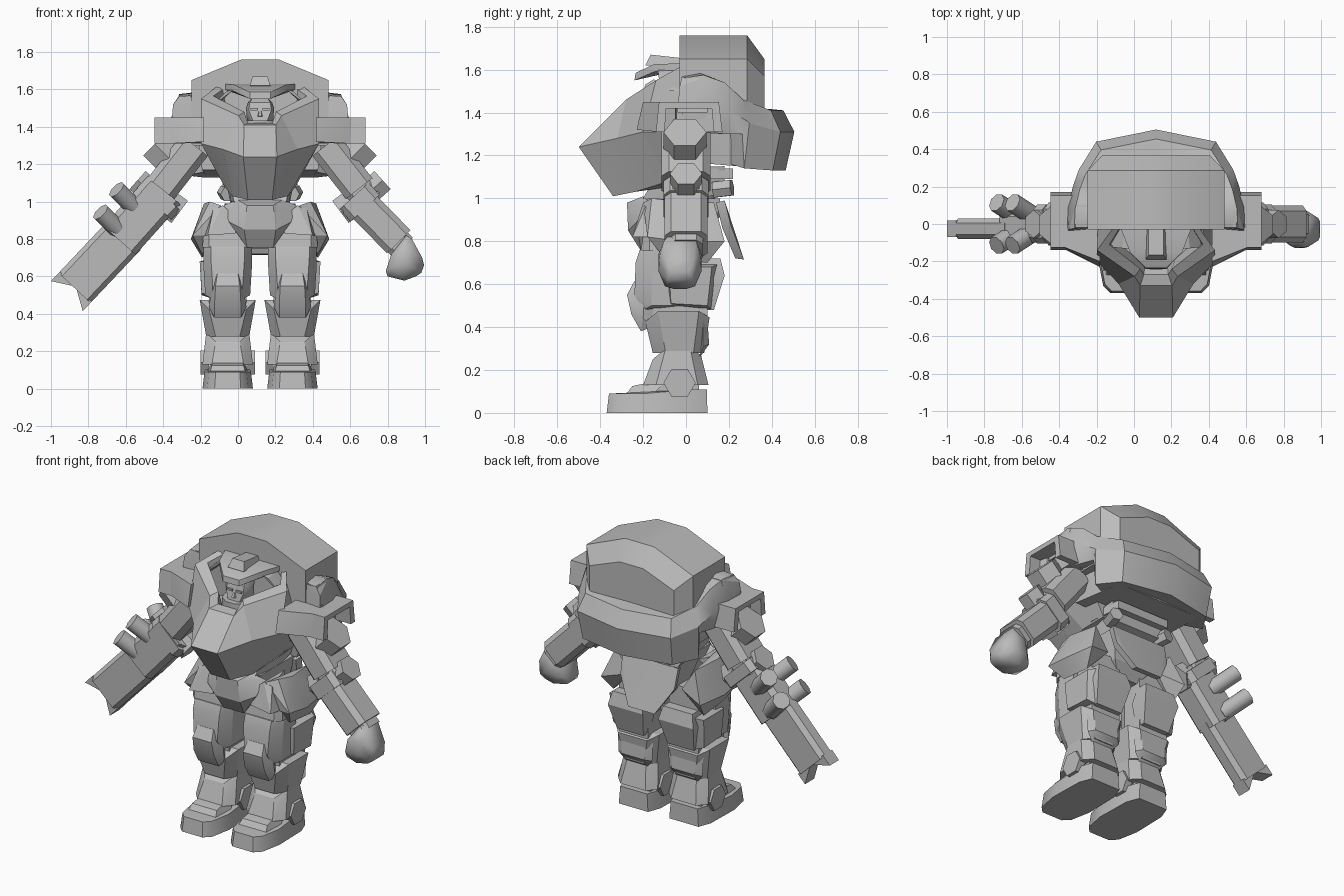
import bpy, bmesh, math
from mathutils import Vector

X0 = 0.118  # body centre line
grey = bpy.data.materials.new("plain_grey")
grey.diffuse_color = (0.5, 0.5, 0.5, 1)


def finish(name, bm, angle=25):
    bmesh.ops.recalc_face_normals(bm, faces=bm.faces)
    me = bpy.data.meshes.new(name)
    bm.to_mesh(me)
    bm.free()
    ob = bpy.data.objects.new(name, me)
    bpy.context.collection.objects.link(ob)
    me.materials.append(grey)
    bpy.ops.object.select_all(action='DESELECT')
    ob.select_set(True)
    bpy.context.view_layer.objects.active = ob
    bpy.ops.object.shade_smooth_by_angle(angle=math.radians(angle))
    return ob


def hull(name, pts, cx=X0, s=1, sym=False, angle=25):
    """Convex block; sym adds the mirrored points, s flips sideways."""
    pts = list(pts) + ([(-x, y, z) for x, y, z in pts] if sym else [])
    bm = bmesh.new()
    vs = [bm.verts.new((cx + s * x, y, z)) for x, y, z in pts]
    r = bmesh.ops.convex_hull(bm, input=vs)
    bmesh.ops.delete(bm, geom=list({v for v in r['geom_interior'] if isinstance(v, bmesh.types.BMVert)}), context='VERTS')
    bmesh.ops.dissolve_limit(bm, angle_limit=0.02, verts=bm.verts, edges=bm.edges)
    return finish(name, bm, angle)


def loft(name, rings, angle=25):
    bm = bmesh.new()
    rv = [[bm.verts.new((X0 + x, y, z)) for x, y, z in r] for r in rings]
    n = len(rv[0])
    for a, b in zip(rv, rv[1:]):
        for i in range(n):
            j = (i + 1) % n
            bm.faces.new((a[i], a[j], b[j], b[i]))
    bm.faces.new(rv[0])
    bm.faces.new(rv[-1])
    return finish(name, bm, angle)


def tube(name, p, q, r, n=6):
    p, q = Vector(p), Vector(q)
    rot = (q - p).to_track_quat('Z', 'Y')
    ring = [rot @ Vector((r * math.cos(2 * math.pi * i / n), r * math.sin(2 * math.pi * i / n), 0)) for i in range(n)]
    return hull(name, [tuple(c + v) for c in (p, q) for v in ring], cx=0, angle=15 if n < 8 else 50)


def bar(name, a, b, w, d, ch=0.03, w2=None, y=0.0, cx=0, s=1):
    """Chamfered bar between two (x, z) points, half width w, half depth d."""
    t = Vector((b[0] - a[0], 0, b[1] - a[1])).normalized()
    nrm = Vector((-t.z, 0, t.x))
    pts = []
    for c, ww in ((a, w), (b, w2 or w)):
        for i in (-1, 1):
            for k in (-1, 1):
                for e, f in ((ww - ch, d), (ww, d - ch)):
                    v = Vector((c[0], y, c[1])) + nrm * e * i
                    pts.append((v.x, v.y + f * k, v.z))
    return hull(name, pts, cx=cx, s=s)


def box(name, x, y, z, cx=X0, s=1):
    return hull(name, [(a, b, c) for a in x for b in y for c in z], cx, s)


def mirror(ring):
    return ring + [(-x, y, z) for x, y, z in reversed(ring)]


# backpack housing with arched roof and sloped rear
hull("backpack", [(.1, -.03, 1.76), (.1, .285, 1.76), (.366, -.03, 1.65), (.366, .285, 1.65),
                  (.366, -.03, 1.3), (.366, .285, 1.3), (.08, .365, 1.65), (.29, .365, 1.57),
                  (.29, .365, 1.38)], sym=True)

# wrap-around rear shell: side, corner and rear stations
half = [(.475, -.02, 1.56, 1.45, 1.31), (.47, .09, 1.575, 1.45, 1.31), (.445, .2, 1.54, 1.41, 1.3),
        (.415, .285, 1.47, 1.36, 1.3), (.41, .295, 1.46, 1.35, 1.14), (.32, .44, 1.41, 1.31, 1.13),
        (0, .505, 1.41, 1.31, 1.13)]
stations = half + [(-u, *r) for u, *r in reversed(half[:-1])]
loft("rear_shell", [[(u * .74, y * .7, t + .01), (u * .92, y * .9, t), (u, y, m),
                     (u * .96, y * .92, b), (u * .72, y * .7, b + .02)] for u, y, t, m, b in stations], angle=32)
hull("shell_underside", [(.31, 0, 1.17), (.29, .36, 1.14), (.34, 0, 1.4), (.28, .36, 1.4)], sym=True)

# chest with narrow beak and open cockpit
loft("chest", [mirror(r) for r in (
    [(.065, -.34, 1.01), (.15, -.24, 1.03), (.19, -.08, 1.08), (.19, .1, 1.08)],
    [(.09, -.5, 1.24), (.2, -.32, 1.28), (.315, -.2, 1.31), (.31, .1, 1.31)],
    [(.085, -.33, 1.41), (.115, -.28, 1.46), (.315, -.14, 1.55), (.2, .02, 1.64)],
    [(.065, -.27, 1.42), (.085, -.24, 1.48), (.25, -.11, 1.565), (.17, .02, 1.62)],
    [(.06, -.22, 1.36), (.1, -.19, 1.36), (.2, -.1, 1.36), (.16, .02, 1.36)])], angle=15)

# cockpit hood
hull("hood_plate", [(.055, -.24, 1.55), (.055, -.235, 1.585), (.14, -.15, 1.59), (.14, -.15, 1.625),
                    (.19, -.02, 1.6), (.19, -.02, 1.63)], sym=True)
hull("hood_ridge", [(.055, -.19, 1.62), (.04, -.165, 1.67), (.04, -.03, 1.655), (.055, -.03, 1.61)], sym=True)
for s in (-1, 1):
    hull("hood_strut", [(.14, -.13, 1.6), (.18, -.13, 1.59), (.25, -.1, 1.5), (.27, -.12, 1.5),
                        (.17, -.02, 1.6), (.25, -.02, 1.5)], s=s)

# pilot
hull("pilot_head", [(.045, -.2, 1.42), (.03, -.215, 1.41), (.07, -.15, 1.43), (.075, -.14, 1.5), (.06, -.2, 1.49),
                    (.055, -.19, 1.53), (.04, -.15, 1.555), (.065, -.1, 1.53), (.05, -.09, 1.42)], sym=True, angle=40)
hull("pilot_nose", [(.005, -.205, 1.49), (.014, -.205, 1.455), (.008, -.225, 1.457)], sym=True)
for s in (-1, 1):
    box("pilot_brow", (.012, .05), (-.209, -.18), (1.488, 1.5), s=s)
tube("pilot_collar", (X0, -.15, 1.37), (X0, -.15, 1.435), .1, 10)

# waist and pelvis
hull("waist", [(.17, -.12, 1.14), (.14, -.2, 1.0), (.19, .18, 1.15), (.15, .18, 1.03), (.15, -.1, .95)], sym=True)
hull("waist_band", [(.2, .0, 1.14), (.18, .22, 1.14), (.18, .22, 1.09), (.2, .0, 1.09)], sym=True)
hull("pelvis", [(.16, -.18, 1.0), (.16, .16, 1.0), (.13, -.14, .82), (.13, .13, .82), (.07, -.1, .75), (.07, .08, .75)], sym=True)
hull("front_buckle", [(.12, -.2, 1.01), (.195, -.17, .98), (.165, -.23, .89), (.07, -.275, .98), (.085, -.27, .85),
                      (.07, -.21, .755), (.15, -.12, .9), (.07, -.12, .77)], sym=True)
hull("rear_flap", [(.19, .18, .99), (.18, .14, .98), (.185, .21, .87), (.17, .17, .86), (.09, .27, .715), (.09, .23, .72)], sym=True)

for s in (-1, 1):
    # hip skirts: raised front plate and wide side pod
    hull("front_skirt", [(.2, -.2, .98), (.25, -.19, .96), (.14, -.2, .93), (.13, -.23, .83), (.28, -.25, .82),
                         (.3, -.15, .82), (.2, 0, .98), (.14, 0, .84)], s=s)
    hull("side_skirt", [(.21, -.2, .98), (.27, -.16, 1.0), (.3, -.06, .99), (.27, .13, .98), (.36, -.18, .82),
                        (.37, -.02, .8), (.34, .18, .8), (.31, -.1, .72), (.31, .1, .7), (.18, .13, .84),
                        (.22, -.18, .82)], s=s)
    tube("hip_bolt", (X0 + s * .17, .13, 1.04), (X0 + s * .19, .215, 1.05), .042)

    # hollow shoulder guard: front, rear, roof
    for y0, y1 in ((-.14, -.1), (.13, .17)):
        hull("shoulder_wall", [(x, y * (1 if z < 1.4 else .9), z) for x in (.4, .565) for y in (y0, y1) for z in (1.31, 1.45)], s=s)
    box("shoulder_roof", (.4, .565), (-.11, .14), (1.42, 1.45), s=s)
    box("shoulder_core", (.3, .46), (-.1, .13), (1.31, 1.43), s=s)
    hull("shoulder_fairing", [(.5, -.13, 1.31), (.5, -.12, 1.45), (.3, -.23, 1.32), (.3, -.2, 1.45), (.3, 0, 1.31),
                              (.3, 0, 1.45), (.48, -.05, 1.31), (.48, -.05, 1.45)], s=s)
    hull("shoulder_arch", [(.36, -.03, 1.4), (.36, -.02, 1.56), (.43, -.02, 1.565), (.465, -.03, 1.52), (.475, -.04, 1.4),
                           (.36, .1, 1.4), (.36, .1, 1.57), (.43, .1, 1.57), (.475, .1, 1.4)], s=s)
    tube("shoulder_bolt", (X0 + s * .48, -.005, 1.225), (X0 + s * .563, -.005, 1.308), .1)

    # upper arm, elbow joint, elbow discs
    bar("upper_arm", (.35, 1.3), (.53, 1.07), .09, .115, .035, cx=X0, s=s)
    bar("elbow", (.5, 1.1), (.58, 1.0), .075, .085, cx=X0, s=s)
    tube("outer_elbow_bolt", (X0 + s * .56, 0, 1.03), (X0 + s * .655, 0, 1.115), .075)
    tube("inner_elbow_plate", (X0 + s * .43, 0, .945), (X0 + s * .49, 0, .99), .085)

    # thigh with guards and knee plate
    c = X0 + s * .173
    hull("thigh", [(x, y, z) for x in (-.1, .1) for y, z in ((-.17, .84), (.1, .84), (-.15, .45), (.1, .45))], cx=c)
    hull("thigh_guard", [(.09, -.215, .76), (.13, -.15, .76), (.13, -.03, .78), (.13, -.16, .66), (.09, -.235, .7),
                         (.08, -.24, .55), (.12, -.16, .5), (.12, -.03, .5), (.08, -.2, .48)], cx=c, sym=True)
    hull("thigh_cap", [(.1, -.2, .835), (.13, -.17, .83), (.13, 0, .83), (.1, -.21, .755), (.135, -.17, .755),
                       (.135, 0, .755)], cx=c, sym=True)
    hull("outer_thigh_box", [(.08, -.1, .68), (.15, -.08, .68), (.15, .12, .68), (.08, .16, .7), (.14, -.07, .51),
                             (.14, .1, .5), (.08, -.07, .5), (.08, .12, .48)], cx=c, s=s)
    hull("rear_thigh_plate", [(.1, .08, .72), (.1, .16, .72), (.12, .18, .64), (.12, .06, .62), (.09, .13, .48),
                              (.09, .06, .48)], cx=c, sym=True)
    hull("knee_plate", [(.055, -.24, .615), (.075, -.19, .6), (.065, -.275, .55), (.1, -.2, .44), (.07, -.255, .46),
                        (.07, -.21, .38), (.085, -.16, .4), (.05, -.15, .6)], cx=c, sym=True)
    # shin flares at knee and ankle
    for part, (wt, ft, bt, zt), (wb, fb, bb, zb) in (
            ("upper_shin", (.15, -.19, .11, .475), (.115, -.155, .085, .28)),
            ("lower_shin", (.115, -.155, .07, .3), (.135, -.2, .105, .13))):
        hull(part, [(wt, ft + .06, zt), (wt, bt - .05, zt), (wt - .05, ft, zt - .05), (wt - .05, bt, zt - .03),
                    (wb, fb + .06, zb), (wb, bb - .05, zb), (wb - .05, fb, zb), (wb - .05, bb, zb)], cx=c, sym=True)
    hull("calf", [(.08, .1, .43), (.12, .08, .43), (.08, .108, .32), (.115, .08, .31), (.07, .065, .26)], cx=c, sym=True)
    box("ankle", (-.09, .09), (-.15, .06), (.07, .15), cx=c)
    for k in (-1, 1):
        tube("ankle_bolt", (c + k * .1, -.03, .14), (c + k * .145, -.03, .14), .075)
    # foot
    sole = [(.07, -.37), (.11, -.33), (.135, -.2), (.13, .02), (.1, .1)]
    hull("foot", [(x, y, 0) for x, y in sole] + [(x * .92, y * .97, .09 if y < -.15 else .108) for x, y in sole], cx=c, sym=True, angle=35)
    hull("foot_step", [(.095, -.28, .085), (.085, -.25, .125), (.08, -.18, .14), (.11, -.15, .09), (.09, -.1, .14)], cx=c, sym=True)

# left forearm, cuff and fist
bar("forearm", (.64, 1.01), (.86, .785), .088, .1, .03)
bar("forearm_collar", (.62, 1.03), (.68, .965), .105, .105, .03)
bar("wrist", (.83, .81), (.88, .755), .075, .08)
hull("fist", [(x, -.028 + k * y, z) for k in (-1, 1) for x, y, z in (
    (.9, .06, .82), (.93, .075, .8), (.82, .07, .72), (.86, .1, .74), (.93, .095, .73), (.985, .06, .7),
    (.995, .04, .66), (.98, .06, .62), (.79, .05, .63), (.83, .085, .65), (.91, .1, .66), (.8, .05, .6),
    (.88, .07, .59), (.89, .03, .578), (.95, .06, .6))], cx=0, angle=60)

# right arm cannon: receiver, long body and notched tip
d, n = Vector((-.687, -.727)), Vector((-.727, .687))
root = Vector((-.4, 1.04))


def on_gun(along, across):
    return tuple(root + d * along + n * across)


bar("gun_receiver", on_gun(-.02, .01), on_gun(.34, 0), .115, .085, .03, y=-.015)
bar("gun_collar", on_gun(.0, 0), on_gun(.07, 0), .125, .105, .03)
bar("gun_body", on_gun(.3, 0), on_gun(.69, 0), .117, .055, .025, y=-.025)
for k in (-1, 1):
    tip = [on_gun(*p) for p in ((.68, 0), (.75, .117 * k), (.68, .117 * k))]
    hull("gun_tip", [(x, y, z) for x, z in tip for y in (-.07, .02)], cx=0)
    # angled launcher tubes beside the receiver
    for x, z in ((-.735, .945), (-.65, 1.065)):
        tube("launcher_tube", (x + .13, k * .03, z - .13), (x, k * .115, z), .052, 8)
